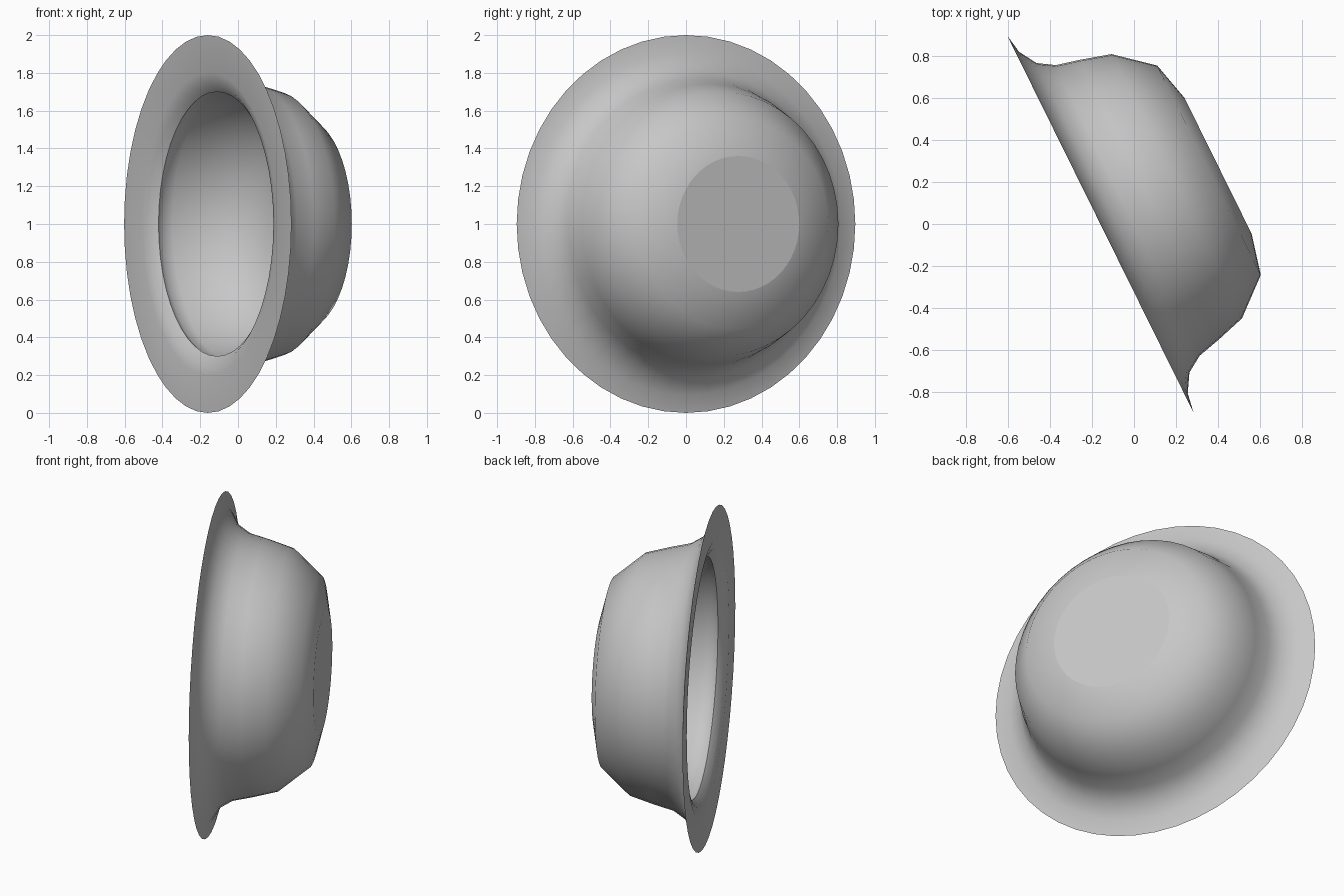
import bpy
import bmesh
import math

cube = bpy.data.objects.get("Cube")
if cube:
    bpy.data.objects.remove(cube, do_unlink=True)

SEGMENTS = 48

# Profile as (radius, depth behind the rim plane): outer shell and rim edge,
# then the flat rim front, its overhanging lip and the thin inner wall
OUTER = [(0.36, 0.624), (0.555, 0.576), (0.70, 0.405), (0.742, 0.26), (0.77, 0.146),
         (0.82, 0.067), (0.905, 0.016), (1.0, 0.0)]
INNER = [(0.80, 0.006), (0.74, 0.022), (0.70, 0.055), (0.725, 0.09), (0.725, 0.15),
         (0.70, 0.27), (0.655, 0.40), (0.525, 0.55), (0.35, 0.595)]

clay = bpy.data.materials.new("plain grey")
clay.use_nodes = True
grey = (0.57, 0.57, 0.57, 1.0)
clay.diffuse_color = grey
clay.node_tree.nodes["Principled BSDF"].inputs["Base Color"].default_value = grey


def ring(bm, radius, depth):
    angles = [2 * math.pi * i / SEGMENTS for i in range(SEGMENTS)]
    return [bm.verts.new((radius * math.cos(a), radius * math.sin(a), depth)) for a in angles]


# Turn the profile into one closed shell with a flat foot and a flat floor
bm = bmesh.new()
rings = [ring(bm, r, d) for r, d in OUTER + INNER]
for a, b in zip(rings, rings[1:]):
    for i in range(SEGMENTS):
        j = (i + 1) % SEGMENTS
        bm.faces.new((a[i], a[j], b[j], b[i]))
caps = {bm.faces.new(rings[0]), bm.faces.new(rings[-1])}
bmesh.ops.recalc_face_normals(bm, faces=bm.faces)

# Smooth walls, crisp foot, floor, lip and rim edges
for face in bm.faces:
    face.smooth = True
for edge in bm.edges:
    on_cap = any(f in caps for f in edge.link_faces)
    edge.smooth = not on_cap and edge.calc_face_angle() < math.radians(45)

mesh = bpy.data.meshes.new("bowl")
bm.to_mesh(mesh)
bm.free()
mesh.materials.append(clay)

# Stand the bowl on its rim, turned so the opening faces front right
bowl = bpy.data.objects.new("bowl", mesh)
bowl.location = (-0.16, 0, 1)
bowl.rotation_euler = (0, math.pi / 2, math.radians(26.3))
bpy.context.collection.objects.link(bowl)
